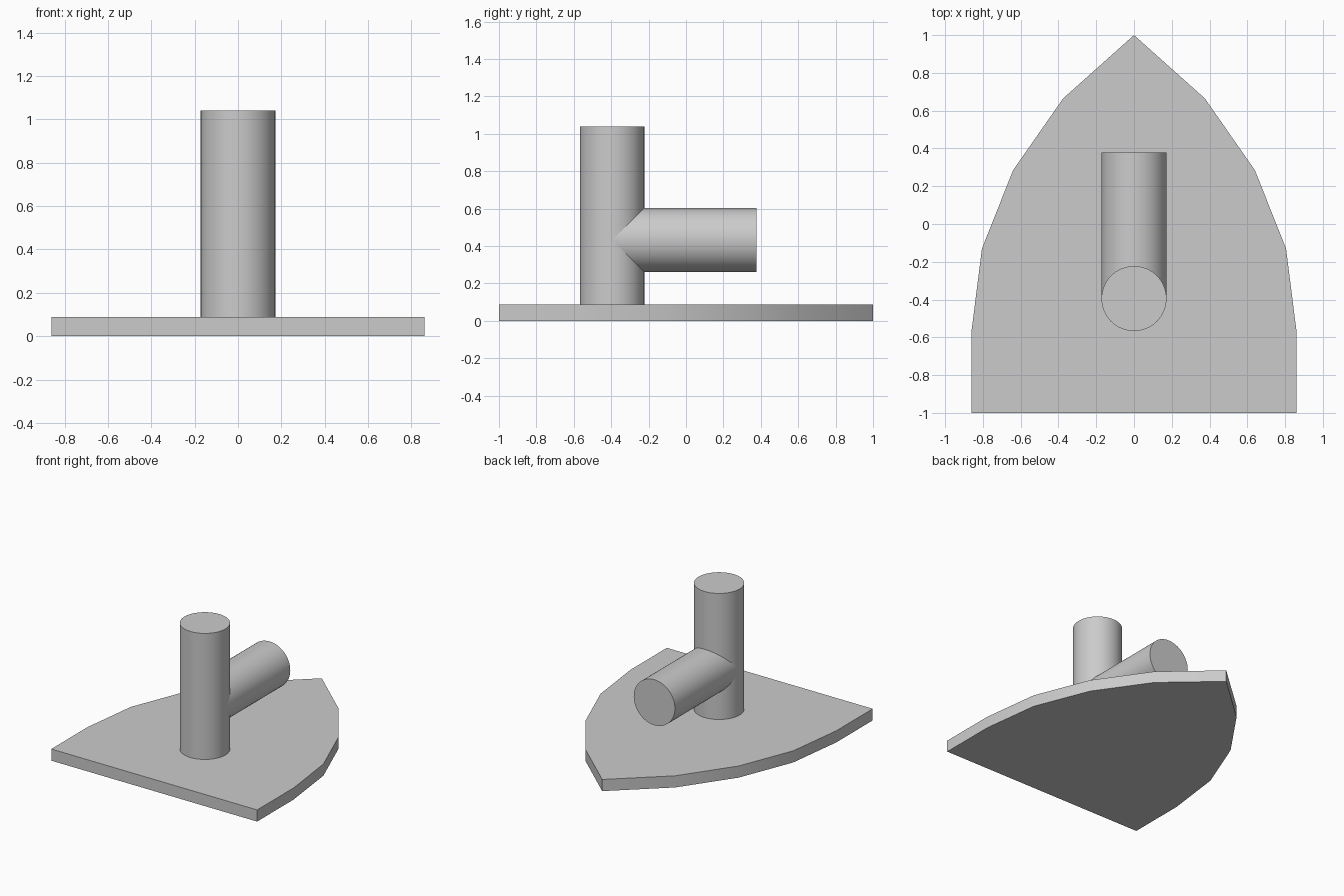
import bpy, bmesh
from math import radians
from mathutils import Matrix

cube = bpy.data.objects.get("Cube")
if cube:
    bpy.data.objects.remove(cube, do_unlink=True)

grey = bpy.data.materials.new("plain_grey")
grey.use_nodes = True
colour = (0.6, 0.6, 0.6, 1)
grey.diffuse_color = colour
grey.node_tree.nodes["Principled BSDF"].inputs["Base Color"].default_value = colour

RADIUS = 0.172
PLATE_TOP = 0.088
POST_Y = -0.395


def finish(name, bm):
    bmesh.ops.recalc_face_normals(bm, faces=bm.faces)
    mesh = bpy.data.meshes.new(name)
    bm.to_mesh(mesh)
    bm.free()
    mesh.materials.append(grey)
    obj = bpy.data.objects.new(name, mesh)
    bpy.context.collection.objects.link(obj)
    bpy.ops.object.select_all(action="DESELECT")
    obj.select_set(True)
    bpy.context.view_layer.objects.active = obj
    bpy.ops.object.shade_smooth_by_angle(angle=radians(30))
    return obj


def rod(name, length, matrix):
    """Capped cylinder running from the matrix origin along its z axis."""
    bm = bmesh.new()
    bmesh.ops.create_cone(bm, cap_ends=True, segments=64, radius1=RADIUS, radius2=RADIUS,
                          depth=length, matrix=matrix @ Matrix.Translation((0, 0, length / 2)))
    return finish(name, bm)


# Arched base plate: half outline mirrored, then extruded upward
half = [(0.86, -1), (0.86, -0.565), (0.805, -0.13), (0.64, 0.285), (0.375, 0.665)]
outline = half + [(0, 1)] + [(-x, y) for x, y in reversed(half)]
bm = bmesh.new()
base = bm.faces.new([bm.verts.new((x, y, 0)) for x, y in outline])
top = bmesh.ops.extrude_face_region(bm, geom=[base], use_keep_orig=True)["geom"]
bmesh.ops.translate(bm, vec=(0, 0, PLATE_TOP),
                    verts=[v for v in top if isinstance(v, bmesh.types.BMVert)])
finish("base_plate", bm)

# Upright post standing on the plate
rod("upright_post", 1.04 - PLATE_TOP, Matrix.Translation((0, POST_Y, PLATE_TOP)))

# Horizontal arm from the post axis toward the back
rod("rear_arm", 0.378 - POST_Y,
    Matrix.Translation((0, POST_Y, 0.432)) @ Matrix.Rotation(radians(-90), 4, "X"))
